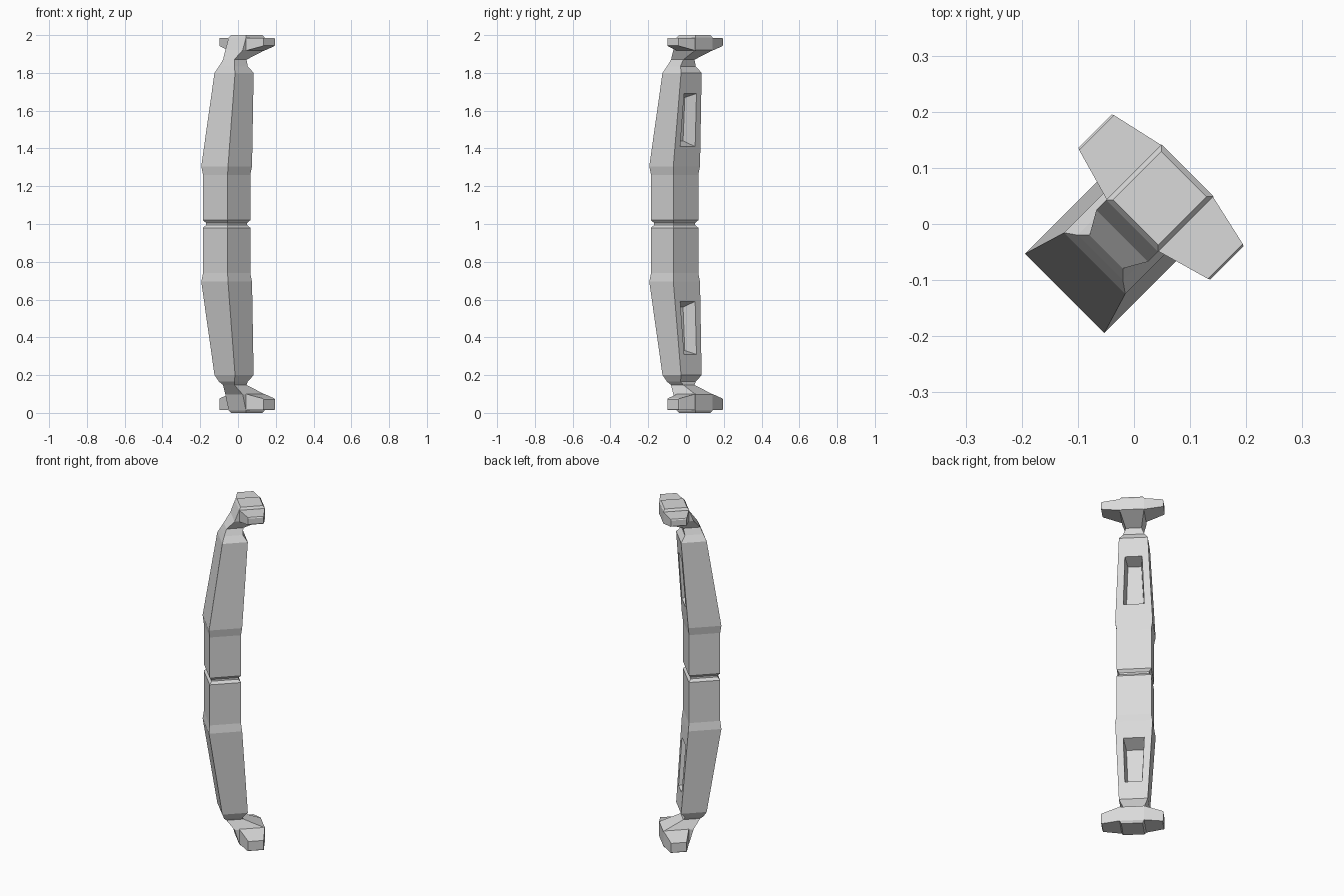
import bpy, bmesh
from mathutils import Matrix

cube = bpy.data.objects.get("Cube")
if cube:
    bpy.data.objects.remove(cube, do_unlink=True)

grey = bpy.data.materials.new("light_grey")
grey.use_nodes = True
colour = (0.7, 0.7, 0.7, 1)
grey.diffuse_color = colour
grey.node_tree.nodes["Principled BSDF"].inputs["Base Color"].default_value = colour

TURN = Matrix.Rotation(0.7853982, 4, 'Z')     # the handle faces diagonally
FLIP = Matrix.Translation((0, 0, 2)) @ Matrix.Diagonal((1, 1, -1, 1))


def loft(name, rings, flip):
    """Skin a stack of four-cornered rings into a closed solid."""
    bm = bmesh.new()
    loops = [[bm.verts.new(p) for p in ring] for ring in rings]
    for a, b in zip(loops, loops[1:]):
        for i in range(4):
            j = (i + 1) % 4
            bm.faces.new((a[i], a[j], b[j], b[i]))
    bm.faces.new(loops[0])
    bm.faces.new(loops[-1])
    bm.transform(TURN @ FLIP if flip else TURN)
    bmesh.ops.recalc_face_normals(bm, faces=bm.faces)
    mesh = bpy.data.meshes.new(name)
    bm.to_mesh(mesh)
    bm.free()
    mesh.materials.append(grey)
    ob = bpy.data.objects.new(name, mesh)
    bpy.context.collection.objects.link(ob)
    return ob


def level(z, back, front, half):
    return [(back, -half, z), (front, -half, z), (front, half, z), (back, half, z)]


def slot_ring(x_low, x_high, low, high, half_low, half_high):
    return [(x_low, -half_low, low), (x_low, half_low, low),
            (x_high, half_high, high), (x_high, -half_high, high)]


def wing_ring(side, y, back, front, low, high):
    return [(back, side * y, low), (front, side * y, low),
            (front, side * y, high), (back, side * y, high)]


def build_half(prefix, flip, extra):
    # Grip: central groove, straight part, flare, taper, shoulder and neck
    grip = loft(prefix + "_grip", [
        level(1.0, -0.158, -0.012, 0.08),
        level(1.005, -0.158, -0.012, 0.08),
        level(1.02, -0.17, 0.0, 0.092),
        level(1.26, -0.17, 0.0, 0.092),
        level(1.305, -0.175, 0.005, 0.1),
        level(1.8, -0.099, 0.04, 0.077),
        level(1.835, -0.085, 0.016, 0.057),
        level(1.87 - extra, -0.07, 0.022, 0.042)], flip)

    # Tapered slot cut into the inner face
    cutter = loft(prefix + "_slot_cutter", [
        slot_ring(-0.068, -0.045, 1.44, 1.67, 0.046, 0.036),
        slot_ring(0.012, 0.032, 1.41, 1.69, 0.056, 0.046),
        slot_ring(0.06, 0.08, 1.40, 1.70, 0.06, 0.05)], flip)
    mod = grip.modifiers.new("slot", 'BOOLEAN')
    mod.operation = 'DIFFERENCE'
    mod.solver = 'EXACT'
    mod.object = cutter
    bpy.context.view_layer.update()
    graph = bpy.context.evaluated_depsgraph_get()
    cut = bpy.data.meshes.new_from_object(grip.evaluated_get(graph))
    grip.modifiers.clear()
    grip.data = cut
    bpy.data.objects.remove(cutter, do_unlink=True)

    # Mounting block swelling out of the neck
    loft(prefix + "_mount", [
        level(1.87 - extra, -0.07, 0.022, 0.042),
        level(1.92 - extra, -0.03, 0.135, 0.065),
        level(1.987, -0.005, 0.135, 0.065),
        level(2.0, 0.004, 0.126, 0.057)], flip)

    # Side wings of the mount
    for side, word in ((1, "left"), (-1, "right")):
        loft(f"{prefix}_{word}_wing", [
            wing_ring(side, 0.06, -0.005, 0.135, 1.917 - extra, 1.986),
            wing_ring(side, 0.162, 0.024, 0.112, 1.942 - extra, 1.986),
            wing_ring(side, 0.166, 0.026, 0.11, 1.946 - extra, 1.98)], flip)


build_half("upper", False, 0.0)
build_half("lower", True, 0.018)
